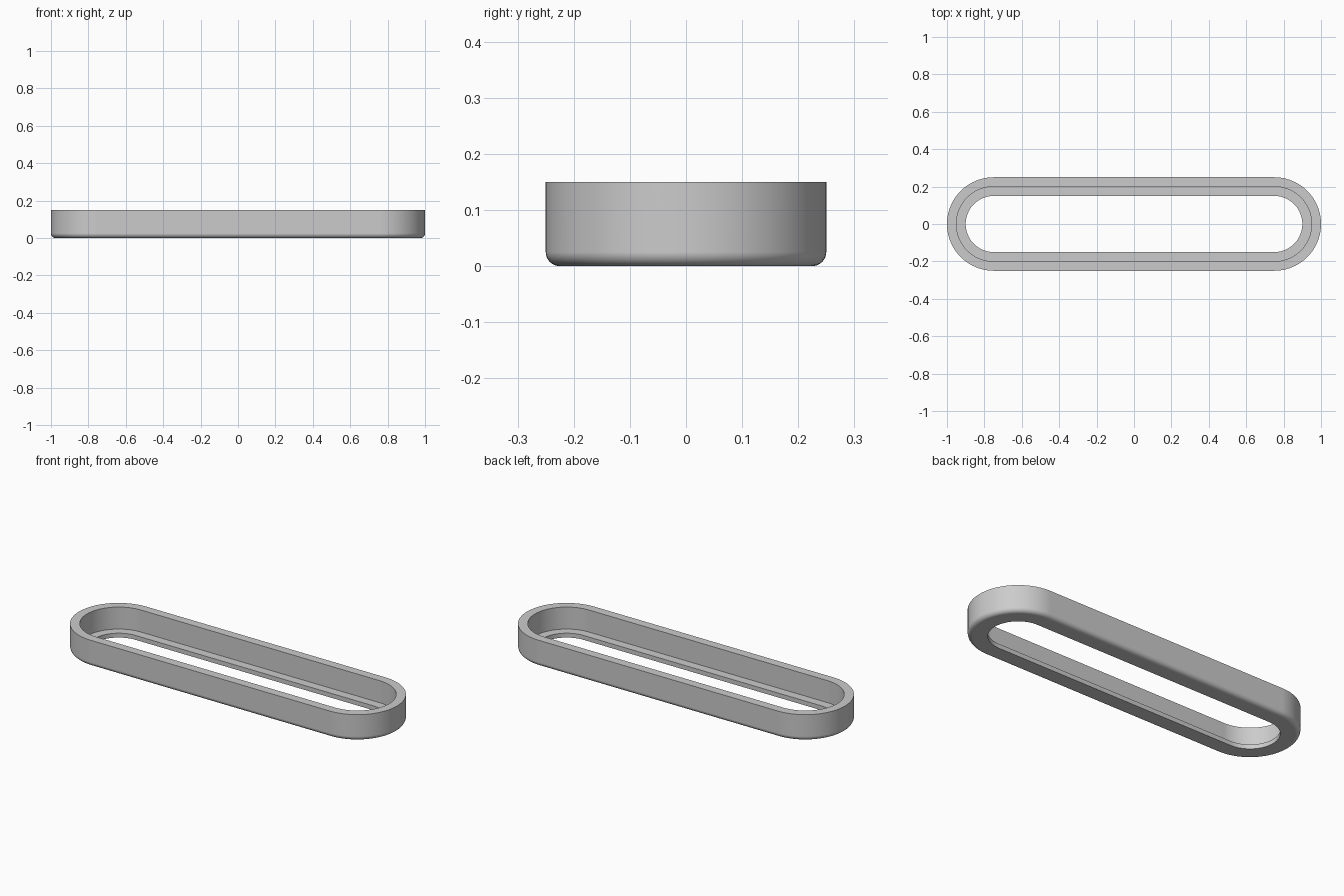
import bpy, bmesh
from math import sin, cos, pi

cube = bpy.data.objects.get("Cube")
if cube:
    bpy.data.objects.remove(cube, do_unlink=True)

HALF_STRAIGHT = 0.75   # centre of each rounded end
OUTER, WALL, OPENING = 0.25, 0.20, 0.15
HEIGHT, LEDGE, FILLET = 0.15, 0.025, 0.025
ARC_STEPS, FILLET_STEPS = 40, 8

# Single grey finish
grey = bpy.data.materials.new("plain_grey")
grey.use_nodes = True
colour = (0.6, 0.6, 0.6, 1)
grey.diffuse_color = colour
grey.node_tree.nodes["Principled BSDF"].inputs["Base Color"].default_value = colour


def slot_ring(bm, radius, z):
    """Loop of vertices around a slot with rounded ends."""
    ring = []
    for side, start in ((1, -pi / 2), (-1, pi / 2)):
        for i in range(ARC_STEPS + 1):
            a = start + pi * i / ARC_STEPS
            ring.append(bm.verts.new((side * HALF_STRAIGHT + radius * cos(a), radius * sin(a), z)))
    return ring


# Cross-section: outer wall with rounded foot, opening, ledge, inner wall
profile = [(OUTER, HEIGHT)]
for i in range(FILLET_STEPS + 1):
    a = pi / 2 * i / FILLET_STEPS
    profile.append((OUTER - FILLET + FILLET * cos(a), FILLET - FILLET * sin(a)))
profile += [(OPENING, 0), (OPENING, LEDGE), (WALL, LEDGE), (WALL, HEIGHT)]

# Sweep the cross-section round the slot
bm = bmesh.new()
rings = [slot_ring(bm, r, z) for r, z in profile]
for ring, following in zip(rings, rings[1:] + rings[:1]):
    for i in range(len(ring)):
        j = (i + 1) % len(ring)
        bm.faces.new((ring[i], following[i], following[j], ring[j]))
bmesh.ops.recalc_face_normals(bm, faces=bm.faces)

mesh = bpy.data.meshes.new("slot_frame")
bm.to_mesh(mesh)
bm.free()
mesh.materials.append(grey)
frame = bpy.data.objects.new("slot_frame", mesh)
bpy.context.collection.objects.link(frame)

# Smooth curves, crisp rims
bpy.ops.object.select_all(action="DESELECT")
frame.select_set(True)
bpy.context.view_layer.objects.active = frame
bpy.ops.object.shade_smooth_by_angle(angle=pi / 6)
normals = frame.modifiers.new("flat_face_normals", "WEIGHTED_NORMAL")
normals.keep_sharp = True
